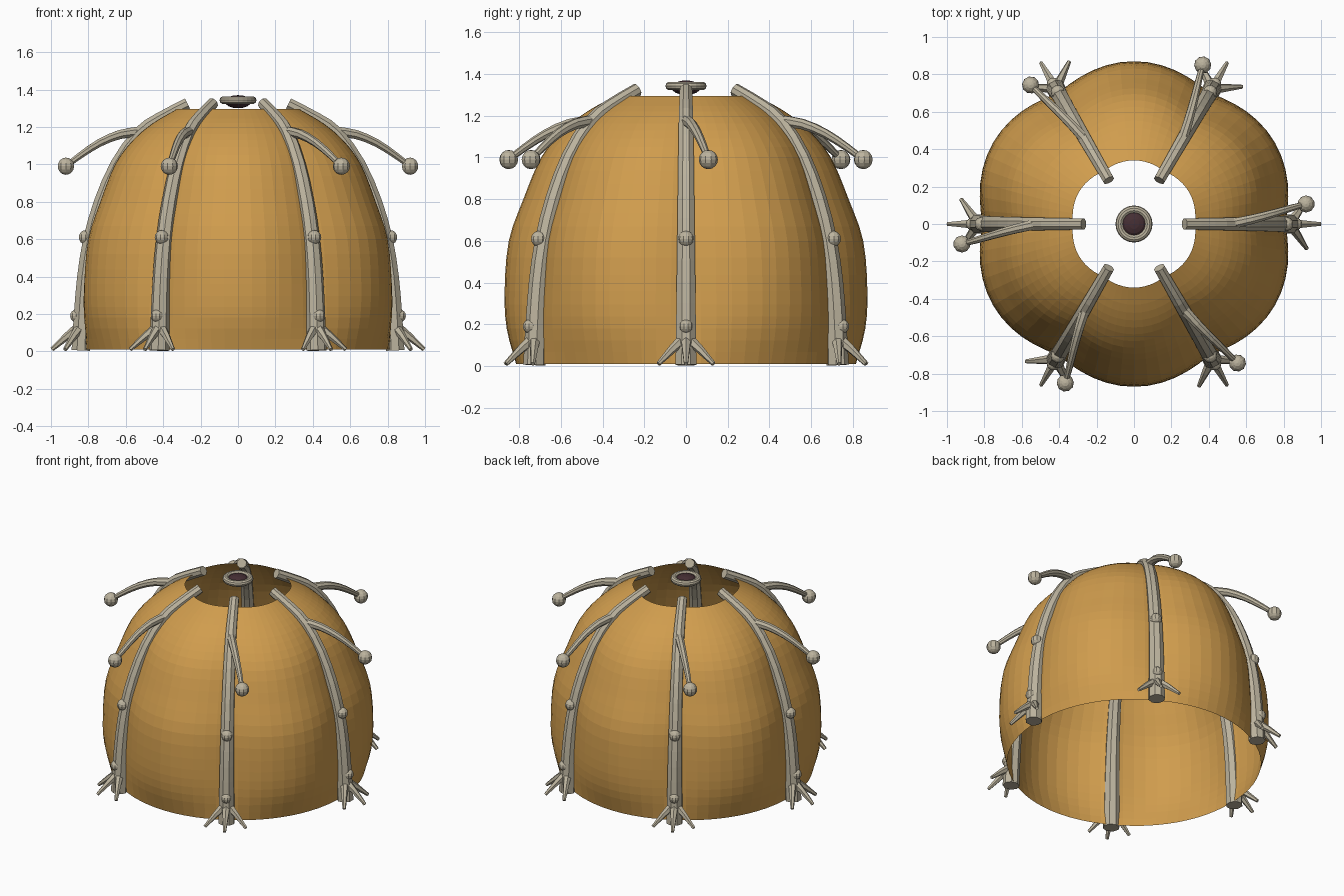
import bpy, bmesh, math
from mathutils import Vector

cube = bpy.data.objects.get("Cube")
if cube:
    bpy.data.objects.remove(cube, do_unlink=True)


def material(name, rgb):
    mat = bpy.data.materials.new(name)
    mat.use_nodes = True
    mat.diffuse_color = (*rgb, 1)
    mat.node_tree.nodes["Principled BSDF"].inputs["Base Color"].default_value = (*rgb, 1)
    return mat


AMBER = material("amber membrane", (0.63, 0.335, 0.075))
BONE = material("pale bone", (0.50, 0.45, 0.34))
MAROON = material("dark maroon", (0.06, 0.028, 0.034))


def make_mesh(name, bm, mat):
    bmesh.ops.recalc_face_normals(bm, faces=bm.faces)
    mesh = bpy.data.meshes.new(name)
    bm.to_mesh(mesh)
    bm.free()
    mesh.materials.append(mat)
    return mesh


def place(name, mesh, angle=0.0):
    obj = bpy.data.objects.new(name, mesh)
    obj.rotation_euler.z = angle
    bpy.context.collection.objects.link(obj)
    return obj


def smooth_path(points, steps):
    """Catmull-Rom resampling of a short list of points."""
    p = [Vector(q) for q in points]
    p = [2 * p[0] - p[1]] + p + [2 * p[-1] - p[-2]]
    out = []
    for i in range(1, len(p) - 2):
        a, b, c, d = p[i - 1:i + 3]
        for s in range(steps):
            t = s / steps
            out.append(0.5 * (2 * b + (c - a) * t + (2 * a - 5 * b + 4 * c - d) * t ** 2
                              + (3 * b - a - 3 * c + d) * t ** 3))
    return out + [p[-2]]


def skin(bm, rings, closed_ends):
    """Join rings of vertices with quads."""
    for lo, hi in zip(rings, rings[1:]):
        n = len(lo)
        for i in range(n):
            bm.faces.new((lo[i], lo[(i + 1) % n], hi[(i + 1) % n], hi[i]))
    if closed_ends:
        bm.faces.new(rings[0])
        bm.faces.new(rings[-1])


def tube(bm, path, r0, r1, sides=8):
    """Tapered tube; the sideways axis follows y."""
    rings = []
    for i, c in enumerate(path):
        t = (path[min(i + 1, len(path) - 1)] - path[max(i - 1, 0)]).normalized()
        u = Vector((0, 1, 0))
        u = (u - t * u.dot(t)).normalized()
        v = t.cross(u)
        r = r0 + (r1 - r0) * i / (len(path) - 1)
        ring = []
        for k in range(sides):
            a = math.tau * (k + 0.5) / sides
            ring.append(bm.verts.new(c + r * (math.cos(a) * u + math.sin(a) * v)))
        rings.append(ring)
    skin(bm, rings, True)


def ball(name, center, radius, mat, squash=1.0, segments=10):
    bm = bmesh.new()
    bmesh.ops.create_uvsphere(bm, u_segments=segments, v_segments=8, radius=radius)
    for v in bm.verts:
        v.co.z *= squash
        v.co += Vector(center)
    return make_mesh(name, bm, mat)


# Membrane: six lobes bulging between the ribs, open above and below
# each point is (valley radius, bulge, height)
profile = smooth_path([(0.81, 0.005, 0.01), (0.81, 0.05, 0.18), (0.80, 0.07, 0.36),
                       (0.775, 0.075, 0.6), (0.715, 0.065, 0.8), (0.64, 0.055, 1.0),
                       (0.55, 0.04, 1.13), (0.45, 0.025, 1.22), (0.325, 0.015, 1.295)], 3)
bm = bmesh.new()
rings = []
for radius, bulge, z in profile:
    ring = []
    for k in range(72):
        a = math.tau * k / 72
        r = radius + bulge * abs(math.sin(3 * a))
        ring.append(bm.verts.new((r * math.cos(a), r * math.sin(a), z)))
    rings.append(ring)
skin(bm, rings, False)
place("membrane_dome", make_mesh("membrane_dome", bm, AMBER))

# Rib, built along +x
bm = bmesh.new()
rib_path = smooth_path([(0.84, 0, 0.005), (0.83, 0, 0.2), (0.815, 0, 0.4), (0.785, 0, 0.6),
                        (0.73, 0, 0.8), (0.645, 0, 1.0), (0.53, 0, 1.165),
                        (0.42, 0, 1.245), (0.27, 0, 1.325)], 2)
tube(bm, rib_path, 0.054, 0.032)
parts = {"rib": make_mesh("rib", bm, BONE)}

# Side branch with a ball at its tip
bm = bmesh.new()
branch_path = smooth_path([(0.52, 0, 1.175), (0.63, 0.025, 1.16), (0.74, 0.055, 1.115),
                           (0.84, 0.085, 1.05), (0.92, 0.107, 0.99)], 2)
tube(bm, branch_path, 0.03, 0.015)
parts["branch"] = make_mesh("branch", bm, BONE)
parts["branch_tip"] = ball("branch_tip", (0.92, 0.107, 0.99), 0.046, BONE)

# Knobs on the rib
parts["upper_knob"] = ball("upper_knob", (0.815, 0, 0.61), 0.038, BONE)
parts["lower_knob"] = ball("lower_knob", (0.865, 0, 0.19), 0.034, BONE)

# Three claws at the foot
bm = bmesh.new()
for spread in (-56, 0, 56):
    a = math.radians(spread)
    d = Vector((math.cos(a), math.sin(a), 0))
    foot = Vector((0.835, 0, 0))
    path = [foot + d * r + Vector((0, 0, z)) for r, z in ((0, 0.14), (0.08, 0.08), (0.16, 0.01))]
    tube(bm, path, 0.03, 0.011, 6)
parts["claws"] = make_mesh("claws", bm, BONE)

for k in range(6):
    for name, mesh in parts.items():
        place(f"{name}_{k + 1}", mesh, math.tau * k / 6)

# Floating ring and dark core above the opening
bpy.ops.mesh.primitive_torus_add(major_segments=24, minor_segments=10, major_radius=0.078,
                                 minor_radius=0.021, location=(0, 0, 1.343))
ring_obj = bpy.context.object
ring_obj.name = "crown_ring"
ring_obj.data.materials.append(BONE)
place("crown_core", ball("crown_core", (0, 0, 1.335), 0.07, MAROON, 0.5, 20))
